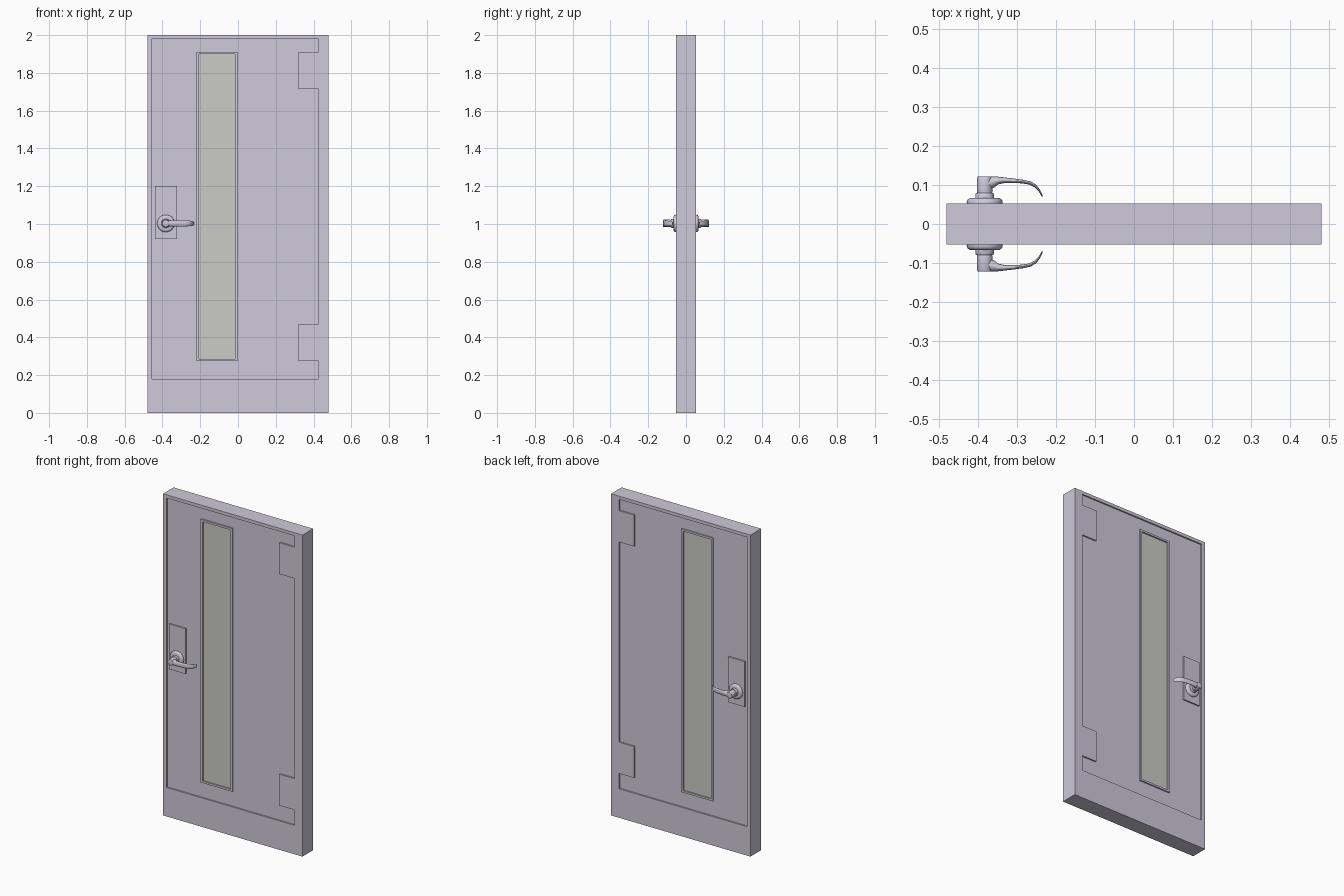
import bpy, bmesh
from math import sin, cos, tau, radians

if "Cube" in bpy.data.objects:
    bpy.data.objects.remove(bpy.data.objects["Cube"])

FACE = 0.052      # half thickness of the door
RECESS = 0.043    # half thickness at the recessed panel
HX, HZ = -0.382, 1.003  # handle axis


def material(name, rgb):
    m = bpy.data.materials.new(name)
    m.diffuse_color = (*rgb, 1)
    m.use_nodes = True
    m.node_tree.nodes["Principled BSDF"].inputs["Base Color"].default_value = m.diffuse_color
    return m


paint = material("lavender_paint", (0.62, 0.59, 0.70))
glass = material("grey_glass", (0.60, 0.60, 0.57))


def rect(x0, x1, z0, z1):
    return [(x0, z0), (x1, z0), (x1, z1), (x0, z1)]


def finish(obj, bm, mat):
    bmesh.ops.remove_doubles(bm, verts=bm.verts[:], dist=1e-5)
    bmesh.ops.recalc_face_normals(bm, faces=bm.faces[:])
    bm.to_mesh(obj.data)
    bm.free()
    obj.data.materials.clear()
    obj.data.materials.append(mat)


def slab(name, loops, half_depth, mat):
    """Flat outline (with optional hole loops) in x/z, extruded both ways in y."""
    cu = bpy.data.curves.new(name, 'CURVE')
    cu.dimensions = '2D'
    cu.fill_mode = 'BOTH'
    cu.extrude = half_depth
    for loop in loops:
        sp = cu.splines.new('POLY')
        sp.points.add(len(loop) - 1)
        for p, (x, z) in zip(sp.points, loop):
            p.co = (x, z, 0, 1)
        sp.use_cyclic_u = True
        sp.use_smooth = False
    obj = bpy.data.objects.new(name, cu)
    bpy.context.collection.objects.link(obj)
    obj.rotation_euler.x = radians(90)
    bpy.ops.object.select_all(action='DESELECT')
    obj.select_set(True)
    bpy.context.view_layer.objects.active = obj
    bpy.ops.object.convert(target='MESH')
    obj = bpy.context.view_layer.objects.active
    bm = bmesh.new()
    bm.from_mesh(obj.data)
    for f in bm.faces:
        f.smooth = False
    finish(obj, bm, mat)


def loft(name, sections, mat, n=24):
    """Elliptic sections (x0, y0, x1, y1, half height), mirrored to both door sides."""
    bm = bmesh.new()
    rings = []
    for x0, y0, x1, y1, h in sections:
        rings.append([bm.verts.new(((x0 + x1) / 2 + (x0 - x1) / 2 * cos(t),
                                    (y0 + y1) / 2 + (y0 - y1) / 2 * cos(t),
                                    HZ + h * sin(t)))
                      for t in (tau * i / n for i in range(n))])
    for a, b in zip(rings, rings[1:]):
        for i in range(n):
            j = (i + 1) % n
            bm.faces.new((a[i], a[j], b[j], b[i]))
    bm.faces.new(rings[0])
    bm.faces.new(rings[-1])
    obj = bpy.data.objects.new(name, bpy.data.meshes.new(name))
    bpy.context.collection.objects.link(obj)
    finish(obj, bm, mat)
    bpy.ops.object.select_all(action='DESELECT')
    obj.select_set(True)
    bpy.context.view_layer.objects.active = obj
    bpy.ops.object.shade_smooth_by_angle(angle=radians(40))
    mir = obj.modifiers.new("both_sides", 'MIRROR')
    mir.use_axis = (False, True, False)
    mir.use_mirror_merge = False


def turned(name, profile, mat):
    """Round part about the handle axis from (radius, y) pairs."""
    loft(name, [(HX - r, y, HX + r, y, r) for r, y in profile], mat, 32)


# Perimeter frame with the two hinge tabs standing into the panel
panel = [(-.455, .18), (.425, .18), (.425, .275), (.32, .275), (.32, .47), (.425, .47),
         (.425, 1.715), (.32, 1.715), (.32, 1.91), (.425, 1.91), (.425, 1.98), (-.455, 1.98)]
slab("door_frame", [rect(-.48, .48, 0, 2), panel], FACE, paint)

# Recessed panel, window surround and pane
opening = rect(-.221, -.003, .274, 1.911)
pane = rect(-.207, -.016, .286, 1.899)
slab("door_panel", [panel, opening], RECESS, paint)
slab("window_surround", [opening, pane], FACE, paint)
slab("window_glass", [pane], RECESS, glass)

# Lock plate on both faces
slab("lock_plate", [rect(-.439, -.324, .92, 1.202)], FACE, paint)

# Handle rosette, neck and hub
turned("handle_rosette", [(.045, .045), (.046, .057), (.044, .062), (.039, .066), (.031, .067)], paint)
turned("handle_neck", [(.024, .066), (.024, .076), (.022, .079), (.018, .079)], paint)
turned("handle_hub", [(.019, .078), (.020, .085), (.0195, .118), (.018, .121), (.015, .122)], paint)

# Curved lever: outer edge, inner edge, half height
loft("handle_lever", [
    (-.380, .121, -.372, .086, .016),
    (-.362, .1215, -.357, .094, .017),
    (-.348, .121, -.346, .102, .0165),
    (-.330, .119, -.330, .105, .016),
    (-.305, .116, -.307, .105, .0155),
    (-.283, .113, -.286, .104, .0155),
    (-.264, .109, -.269, .101, .015),
    (-.250, .100, -.256, .095, .0145),
    (-.241, .088, -.246, .086, .0135),
    (-.236, .078, -.240, .077, .012),
    (-.233, .071, -.236, .070, .009)], paint)
